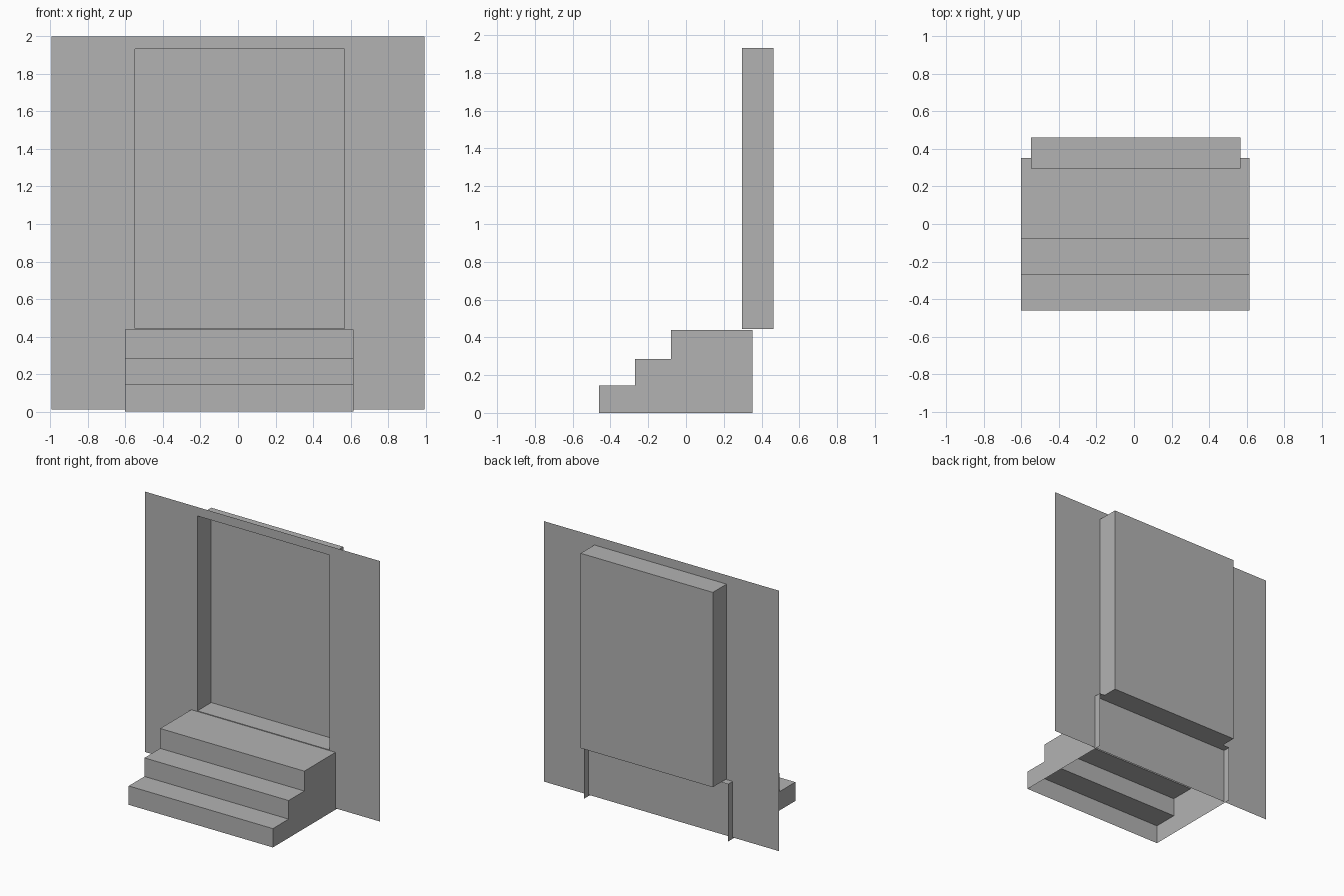
import bpy
import bmesh

cube = bpy.data.objects.get("Cube")
if cube:
    bpy.data.objects.remove(cube, do_unlink=True)

grey = bpy.data.materials.new("plain grey")
grey.use_nodes = True
colour = (0.45, 0.45, 0.45, 1)
grey.diffuse_color = colour
grey.node_tree.nodes["Principled BSDF"].inputs["Base Color"].default_value = colour

WALL_Y = 0.296
BACK_Y = 0.462
LEFT, RIGHT, SILL, HEAD = -0.55, 0.567, 0.443, 1.932


def finish(name, bm):
    mesh = bpy.data.meshes.new(name)
    bm.to_mesh(mesh)
    bm.free()
    mesh.materials.append(grey)
    obj = bpy.data.objects.new(name, mesh)
    bpy.context.collection.objects.link(obj)
    return obj


def rectangle(bm, x0, x1, z0, z1, y):
    corners = [(x0, z0), (x1, z0), (x1, z1), (x0, z1)]
    return [bm.verts.new((x, y, z)) for x, z in corners]


# Thin wall with a doorway opening, and the recess pushed back from it
bm = bmesh.new()
outer = rectangle(bm, -0.994, 0.994, 0.01, 2.0, WALL_Y)
opening = rectangle(bm, LEFT, RIGHT, SILL, HEAD, WALL_Y)
back = rectangle(bm, LEFT, RIGHT, SILL, HEAD, BACK_Y)
for i in range(4):
    j = (i + 1) % 4
    bm.faces.new((outer[i], outer[j], opening[j], opening[i]))
    bm.faces.new((opening[i], opening[j], back[j], back[i]))
bm.faces.new(back)
finish("wall_with_door_recess", bm)

# Hollow staircase: treads, risers and stepped sides, open below and behind
profile = [(-0.46, 0), (-0.46, 0.144), (-0.27, 0.144), (-0.27, 0.286),
           (-0.08, 0.286), (-0.08, 0.438), (0.352, 0.438), (0.352, 0)]
bm = bmesh.new()
sides = [[bm.verts.new((x, y, z)) for y, z in profile] for x in (-0.602, 0.617)]
for a, b, c, d in zip(sides[0], sides[0][1:-1], sides[1][1:], sides[1]):
    bm.faces.new((a, d, c, b))
bm.faces.new(sides[0])
bm.faces.new(reversed(sides[1]))
bmesh.ops.recalc_face_normals(bm, faces=bm.faces)
stairs = finish("front_steps", bm)
